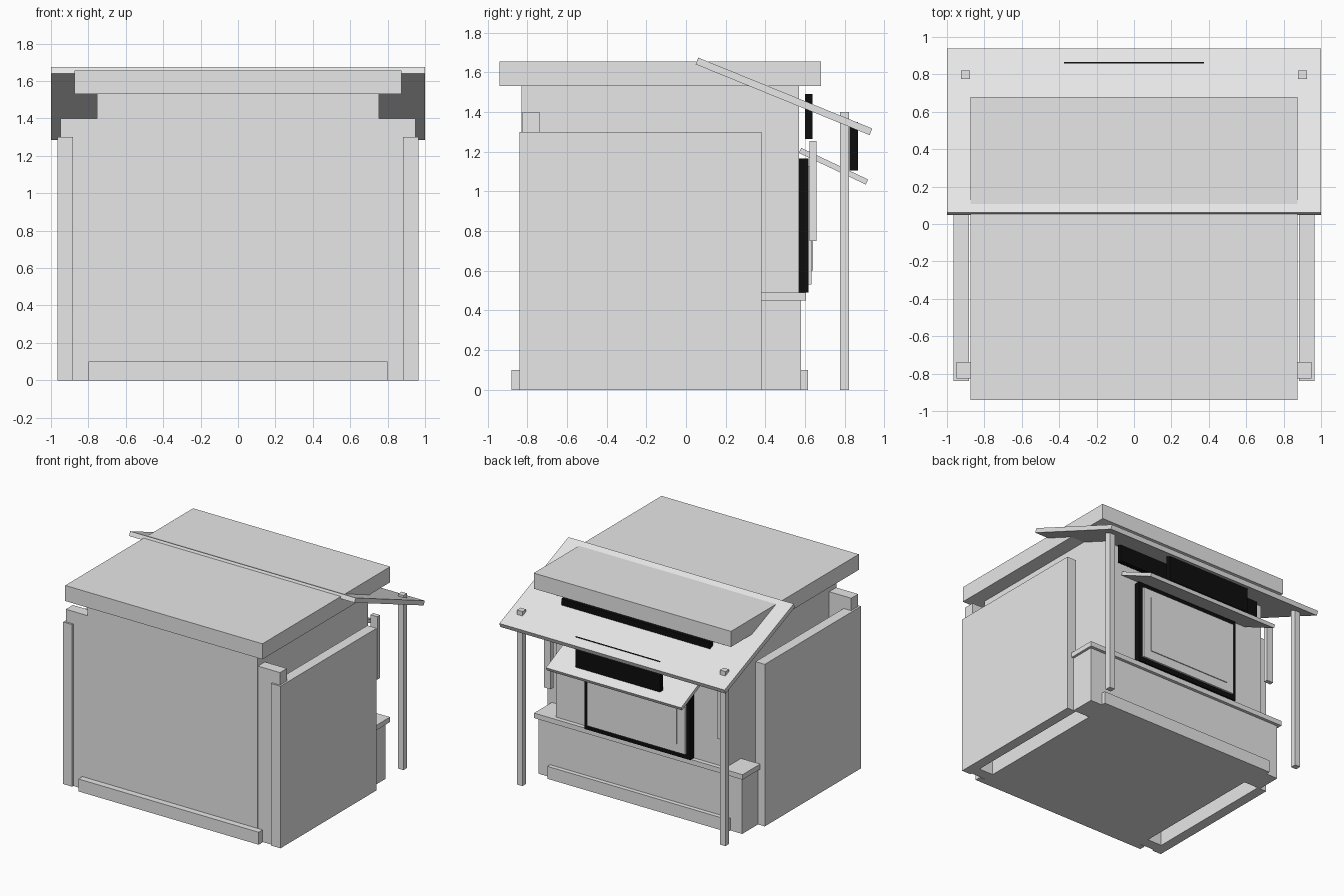
import bpy, math

if "Cube" in bpy.data.objects:
    bpy.data.objects.remove(bpy.data.objects["Cube"])


def material(name, value):
    m = bpy.data.materials.new(name)
    m.diffuse_color = (value, value, value, 1)
    m.use_nodes = True
    m.node_tree.nodes["Principled BSDF"].inputs["Base Color"].default_value = m.diffuse_color
    return m


GREY = material("light_grey", 0.8)
BLACK = material("black", 0.004)


def box(name, x, y, z, mat=GREY):
    """Axis-aligned box from (min, max) ranges."""
    bpy.ops.mesh.primitive_cube_add(size=1, location=[sum(r) / 2 for r in (x, y, z)])
    ob = bpy.context.object
    ob.name = name
    ob.scale = [r[1] - r[0] for r in (x, y, z)]
    bpy.ops.object.transform_apply(location=False, rotation=False, scale=True)
    ob.data.materials.append(mat)
    return ob


def wide(name, half, y, z, mat=GREY):
    """Box centred on x."""
    return box(name, (-half, half), y, z, mat)


def pair(name, x, y, z, mat=GREY):
    """Box on the right and its mirror on the left."""
    box(name + "_right", x, y, z, mat)
    box(name + "_left", (-x[1], -x[0]), y, z, mat)


def sloped_slab(name, half, start, end, thick):
    """Tilted slab whose centre line runs from start to end in (y, z)."""
    dy, dz = end[0] - start[0], end[1] - start[1]
    length = math.hypot(dy, dz)
    ob = wide(name, half, (-length / 2, length / 2), (-thick / 2, thick / 2))
    ob.location = (0, (start[0] + end[0]) / 2, (start[1] + end[1]) / 2)
    ob.rotation_euler.x = math.atan2(dz, dy)


# Main hut and flat roof
wide("body", 0.755, (-0.83, 0.57), (0, 1.53))
wide("roof", 0.875, (-0.94, 0.68), (1.53, 1.655))

# Side walls stand off the body, closed by corner posts
pair("side_wall", (0.883, 0.965), (-0.84, 0.38), (0, 1.30))
pair("corner_post", (0.75, 0.95), (-0.825, -0.737), (0, 1.40))

# Serving counter
wide("counter_base", 0.905, (0.38, 0.58), (0, 0.45))
wide("counter_top", 0.925, (0.38, 0.605), (0.45, 0.49))

# Skirting boards
wide("front_skirting", 0.8, (-0.88, -0.83), (0, 0.10))
wide("back_skirting", 0.8, (0.58, 0.615), (0, 0.10))

# Serving window: dark frame with two stepped panes
wide("window_frame", 0.47, (0.565, 0.618), (0.49, 1.165), BLACK)
wide("window_shutter", 0.435, (0.60, 0.633), (0.53, 1.125))
wide("window_panel", 0.365, (0.62, 0.64), (0.60, 1.06))

# Narrow strips beside the window
pair("side_strip", (0.74, 0.80), (0.623, 0.658), (0.75, 1.255))

# Awnings and their posts
sloped_slab("large_awning", 1.0, (0.055, 1.657), (0.932, 1.3), 0.036)
sloped_slab("small_awning", 0.6, (0.575, 1.206), (0.912, 1.047), 0.028)
pair("awning_post", (0.876, 0.925), (0.775, 0.822), (0, 1.40))

# Dark sign boards
wide("upper_sign", 0.66, (0.60, 0.637), (1.265, 1.49), BLACK)
wide("hanging_sign", 0.375, (0.825, 0.866), (1.105, 1.35), BLACK)
